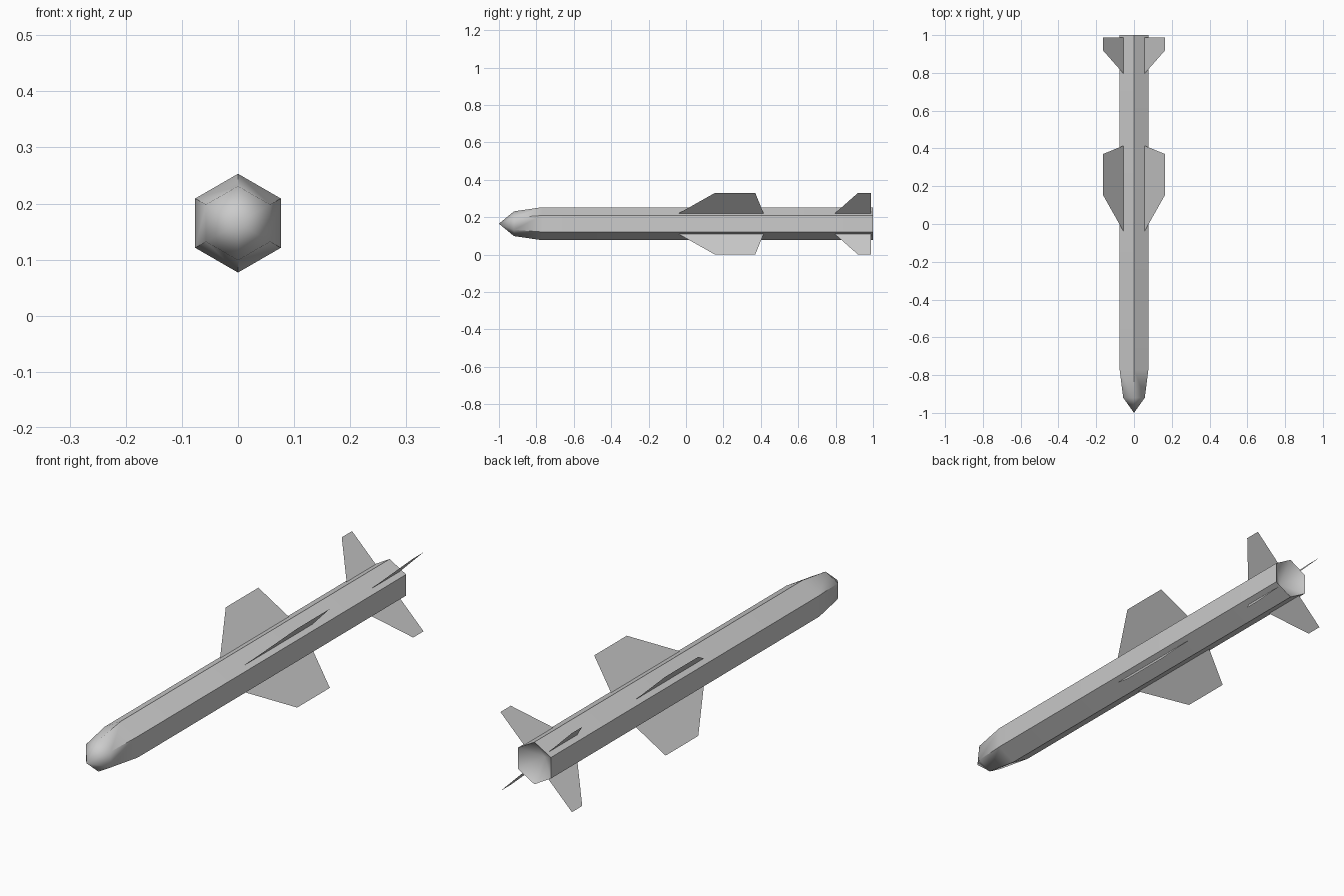
import bpy
import bmesh
import math

AXIS_Z = 0.165   # height of the body's centre line
RADIUS = 0.088   # corner radius of the hexagonal body

cube = bpy.data.objects.get("Cube")
if cube:
    bpy.data.objects.remove(cube, do_unlink=True)

# Single grey paint
grey = bpy.data.materials.new("plain grey")
grey.use_nodes = True
colour = (0.6, 0.6, 0.6, 1)
grey.diffuse_color = colour
grey.node_tree.nodes["Principled BSDF"].inputs["Base Color"].default_value = colour


def make_object(name, bm):
    mesh = bpy.data.meshes.new(name)
    bm.to_mesh(mesh)
    bm.free()
    obj = bpy.data.objects.new(name, mesh)
    bpy.context.collection.objects.link(obj)
    mesh.materials.append(grey)
    return obj


def hex_ring(bm, y, r):
    angles = [math.radians(90 + 60 * i) for i in range(6)]
    return [bm.verts.new((r * math.cos(a), y, AXIS_Z + r * math.sin(a))) for a in angles]


# Body: pointed nose, straight hexagonal tube, hollow cone at the tail
bm = bmesh.new()
nose_tip = bm.verts.new((0, -1, AXIS_Z))
rings = [hex_ring(bm, y, r) for y, r in ((-0.92, 0.066), (-0.77, RADIUS), (1, RADIUS))]
nozzle_end = bm.verts.new((0, 0.93, AXIS_Z))
for i in range(6):
    j = (i + 1) % 6
    bm.faces.new((nose_tip, rings[0][i], rings[0][j]))
    for a, b in zip(rings, rings[1:]):
        bm.faces.new((a[i], b[i], b[j], a[j]))
    bm.faces.new((nozzle_end, rings[-1][j], rings[-1][i]))
bmesh.ops.recalc_face_normals(bm, faces=bm.faces)
body = make_object("body", bm)
bpy.ops.object.select_all(action="DESELECT")
body.select_set(True)
bpy.context.view_layer.objects.active = body
bpy.ops.object.shade_smooth_by_angle(angle=math.radians(50))


# Fins: thin sheets on the four diagonals, outline as (offset, y)
def add_fins(name, outline):
    for side, sx in (("left", 1), ("right", -1)):
        for level, sz in (("upper", 1), ("lower", -1)):
            fin = bmesh.new()
            fin.faces.new([fin.verts.new((sx * d, y, AXIS_Z + sz * d)) for d, y in outline])
            # All sheets face upward
            fin.normal_update()
            if fin.faces[:][0].normal.z < 0:
                bmesh.ops.reverse_faces(fin, faces=fin.faces[:])
            make_object(f"{level}_{side}_{name}", fin)


add_fins("wing", ((0.055, -0.04), (0.165, 0.155), (0.165, 0.37), (0.055, 0.415)))
add_fins("tail_fin", ((0.055, 0.795), (0.165, 0.92), (0.165, 0.988), (0.055, 0.988)))
